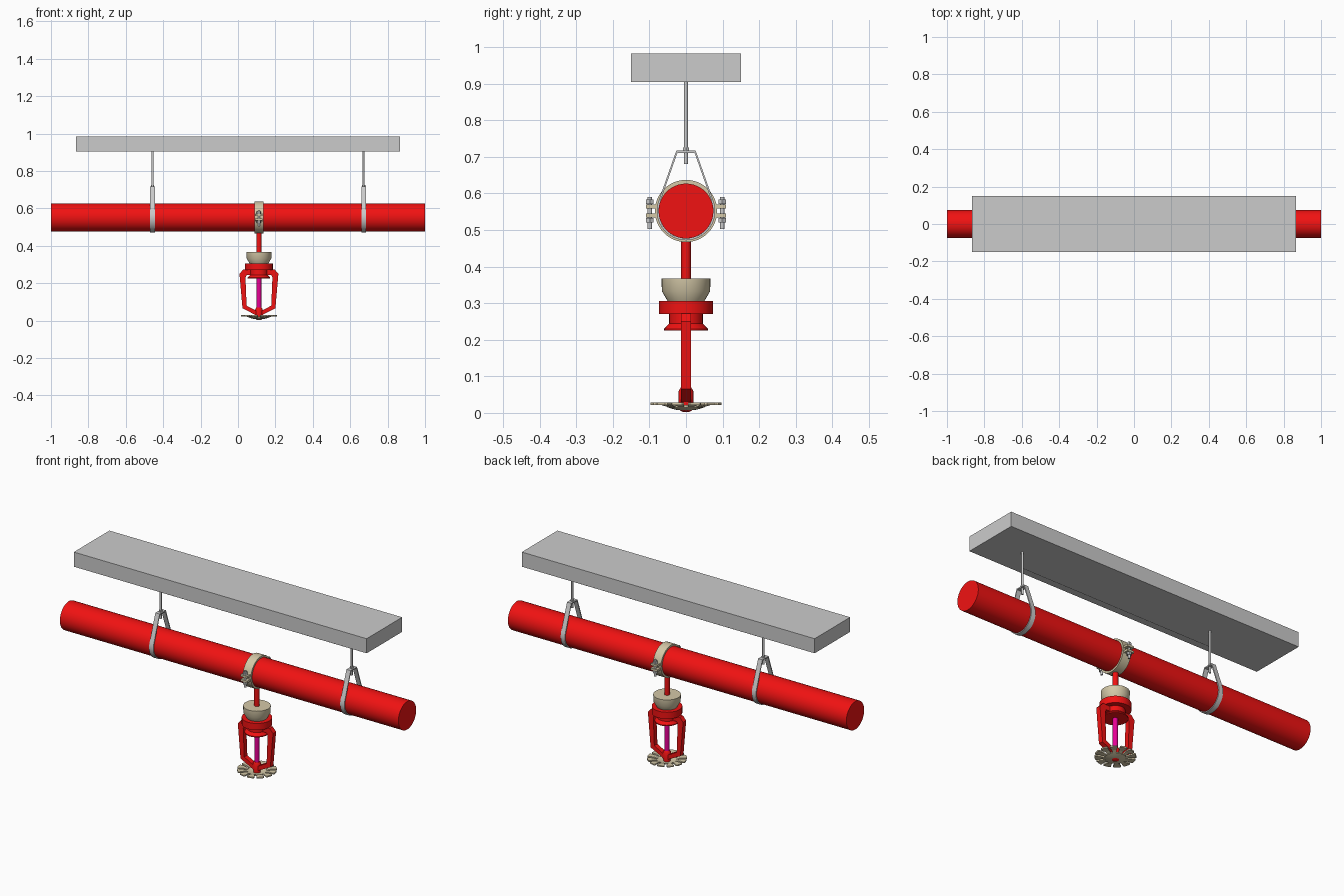
import bpy, bmesh
from math import sin, cos, pi, radians
from mathutils import Vector, Matrix

if "Cube" in bpy.data.objects:
    bpy.data.objects.remove(bpy.data.objects["Cube"])

PZ, SX = 0.552, 0.112      # pipe axis height, sprinkler x


def material(name, rgb):
    m = bpy.data.materials.new(name)
    m.diffuse_color = (*rgb, 1)
    m.use_nodes = True
    m.node_tree.nodes["Principled BSDF"].inputs["Base Color"].default_value = m.diffuse_color
    return m


RED = material("red_paint", (0.88, 0.006, 0.006))
BEIGE = material("beige_metal", (0.66, 0.58, 0.39))
PINK = material("pink_glass", (0.8, 0.0, 0.3))


def finish(name, bm, mat=None, smooth=True):
    bmesh.ops.recalc_face_normals(bm, faces=bm.faces)
    me = bpy.data.meshes.new(name)
    bm.to_mesh(me)
    bm.free()
    ob = bpy.data.objects.new(name, me)
    bpy.context.collection.objects.link(ob)
    if mat:
        me.materials.append(mat)
    if smooth:
        bpy.ops.object.select_all(action='DESELECT')
        ob.select_set(True)
        bpy.context.view_layer.objects.active = ob
        bpy.ops.object.shade_smooth_by_angle(angle=radians(35))
    return ob


def box(name, x, y, z, mat=None):
    bm = bmesh.new()
    size = [b - a for a, b in (x, y, z)]
    mid = [(a + b) / 2 for a, b in (x, y, z)]
    bmesh.ops.create_cube(bm, size=1, matrix=Matrix.Translation(mid) @ Matrix.Diagonal((*size, 1)))
    return finish(name, bm, mat, False)


def lathe(name, prof, loc, mat=None, segs=32, axis='Z', ring=False):
    """Revolve (radius, height) points; ring closes the profile, otherwise ends are capped."""
    bm = bmesh.new()
    rows = [[bm.verts.new((r * cos(2 * pi * i / segs), r * sin(2 * pi * i / segs), h))
             for i in range(segs)] for r, h in prof]
    pairs = list(zip(rows, rows[1:])) + ([(rows[-1], rows[0])] if ring else [])
    for a, b in pairs:
        for i in range(segs):
            j = (i + 1) % segs
            bm.faces.new((a[i], a[j], b[j], b[i]))
    if not ring:
        bm.faces.new(rows[0])
        bm.faces.new(rows[-1])
    if axis == 'X':
        bm.transform(Matrix.Rotation(pi / 2, 4, 'Y'))
    bm.transform(Matrix.Translation(loc))
    return finish(name, bm, mat)


def strip(name, inner, outer, offset, mat=None, closed=False):
    """Band between two matching 3D paths, given depth along offset."""
    bm = bmesh.new()
    off = Vector(offset)
    rows = [[bm.verts.new(p) for p in (Vector(a) - off, Vector(b) - off, Vector(b) + off, Vector(a) + off)]
            for a, b in zip(inner, outer)]
    n = len(rows)
    for k in range(n if closed else n - 1):
        a, b = rows[k], rows[(k + 1) % n]
        for i in range(4):
            j = (i + 1) % 4
            bm.faces.new((a[i], a[j], b[j], b[i]))
    if not closed:
        bm.faces.new(rows[0])
        bm.faces.new(rows[-1])
    return finish(name, bm, mat)


# Ceiling slab and main pipe
box("concrete_slab", (-0.865, 0.865), (-0.15, 0.15), (0.905, 0.983))
lathe("main_pipe", [(0.075, -1), (0.075, 1)], (0, 0, PZ), RED, 48, 'X')

# Hangers: pear-shaped strap and threaded rod
HANGERS = (-0.457, 0.672)


def strap_path(x, r, top_y, top_z):
    arc = [radians(71 + i * 218 / 32) for i in range(33)]
    return [(x, -top_y, top_z), (x, top_y, top_z)] + [(x, r * sin(a), PZ + r * cos(a)) for a in arc]


for i, x in enumerate(HANGERS):
    strip(f"hanger_strap_{i}", strap_path(x, 0.075, 0.0235, 0.711), strap_path(x, 0.080, 0.0265, 0.717),
          (0.0125, 0, 0), closed=True)
    lathe(f"hanger_rod_{i}", [(0.0055, 0.68), (0.0055, 0.906)], (x, 0, 0), segs=16)
    lathe(f"hanger_nut_{i}", [(0.009, 0.717), (0.009, 0.725)], (x, 0, 0), segs=6)

# Thin spacing line between the rods
box("spacing_line", HANGERS, (-0.001, 0.001), (0.82, 0.821))

# Clamp around the pipe, with lugs and bolts
lathe("clamp_ring", [(0.075, -0.024), (0.085, -0.024), (0.085, 0.024), (0.075, 0.024)],
      (SX, 0, PZ), BEIGE, 48, 'X', True)
for s in (-1, 1):
    side = "front" if s < 0 else "back"
    for t in (-1, 1):
        half = "upper" if t > 0 else "lower"
        lug = [(0.072, 0.030, 0.012), (0.086, 0.018, 0.007), (0.110, 0.018, 0.007)]
        strip(f"clamp_lug_{side}_{half}", [(SX, s * y, PZ + t * b) for y, a, b in lug],
              [(SX, s * y, PZ + t * a) for y, a, b in lug], (0.02, 0, 0), BEIGE)
        lathe(f"clamp_nut_{side}_{half}", [(0.012, -0.006), (0.012, 0.006)],
              (SX, s * 0.099, PZ + t * 0.025), segs=6)
    lathe(f"clamp_bolt_{side}", [(0.006, 0.503), (0.006, 0.59)], (SX, s * 0.099, 0), segs=16)

# Drop pipe, reducer and sprinkler body
at = (SX, 0, 0)
lathe("drop_pipe", [(0.0135, 0.36), (0.0135, 0.49)], at, RED, 24)
lathe("reducer", [(0.05, 0.305), (0.066, 0.333), (0.067, 0.368)], at, BEIGE)
lathe("sprinkler_flange", [(0.074, 0.27), (0.074, 0.306)], at, RED)
lathe("sprinkler_neck", [(0.046, 0.243), (0.046, 0.271)], at, RED)
lathe("sprinkler_skirt", [(0.060, 0.225), (0.060, 0.230), (0.044, 0.246)], at, RED)
lathe("glass_bulb", [(0.0125, 0.06), (0.0125, 0.228)], at, PINK, 20)

# Yoke arms, mirrored either side of the bulb
ARM_OUT = [(0.040, 0.272), (0.085, 0.272), (0.104, 0.250), (0.088, 0.066), (0.010, 0.026)]
ARM_IN = [(0.040, 0.244), (0.066, 0.244), (0.072, 0.230), (0.066, 0.080), (0.010, 0.050)]
for s, side in ((-1, "left"), (1, "right")):
    strip(f"yoke_arm_{side}", [(SX + s * x, 0, z) for x, z in ARM_IN],
          [(SX + s * x, 0, z) for x, z in ARM_OUT], (0, 0.013, 0), RED)
lathe("yoke_boss", [(0.020, 0.026), (0.020, 0.060), (0.014, 0.070)], at, RED, 24)
lathe("deflector_screw", [(0.010, 0.003), (0.018, 0.008), (0.018, 0.03)], at, RED, 24)

# Toothed deflector: dished hub with twelve flared teeth
lathe("deflector_hub", [(0.015, 0.007), (0.030, 0.009), (0.050, 0.015), (0.050, 0.021), (0.030, 0.016), (0.015, 0.014)],
      at, BEIGE, 48, ring=True)
bm = bmesh.new()
N = 12
for k in range(N):
    mid = 2 * pi * (k + 0.5) / N
    ring = []
    for r, w, z in ((0.047, 0.16, 0.015), (0.066, 0.17, 0.021), (0.092, 0.205, 0.022), (0.097, 0.15, 0.022)):
        ring.append([bm.verts.new((SX + r * cos(mid + a), r * sin(mid + a), z + h))
                     for a, h in ((-w, 0), (w, 0), (w, 0.007), (-w, 0.007))])
    for a, b in zip(ring, ring[1:]):
        for i in range(4):
            j = (i + 1) % 4
            bm.faces.new((a[i], a[j], b[j], b[i]))
    bm.faces.new(ring[0])
    bm.faces.new(ring[-1])
finish("deflector_teeth", bm, BEIGE, False)
